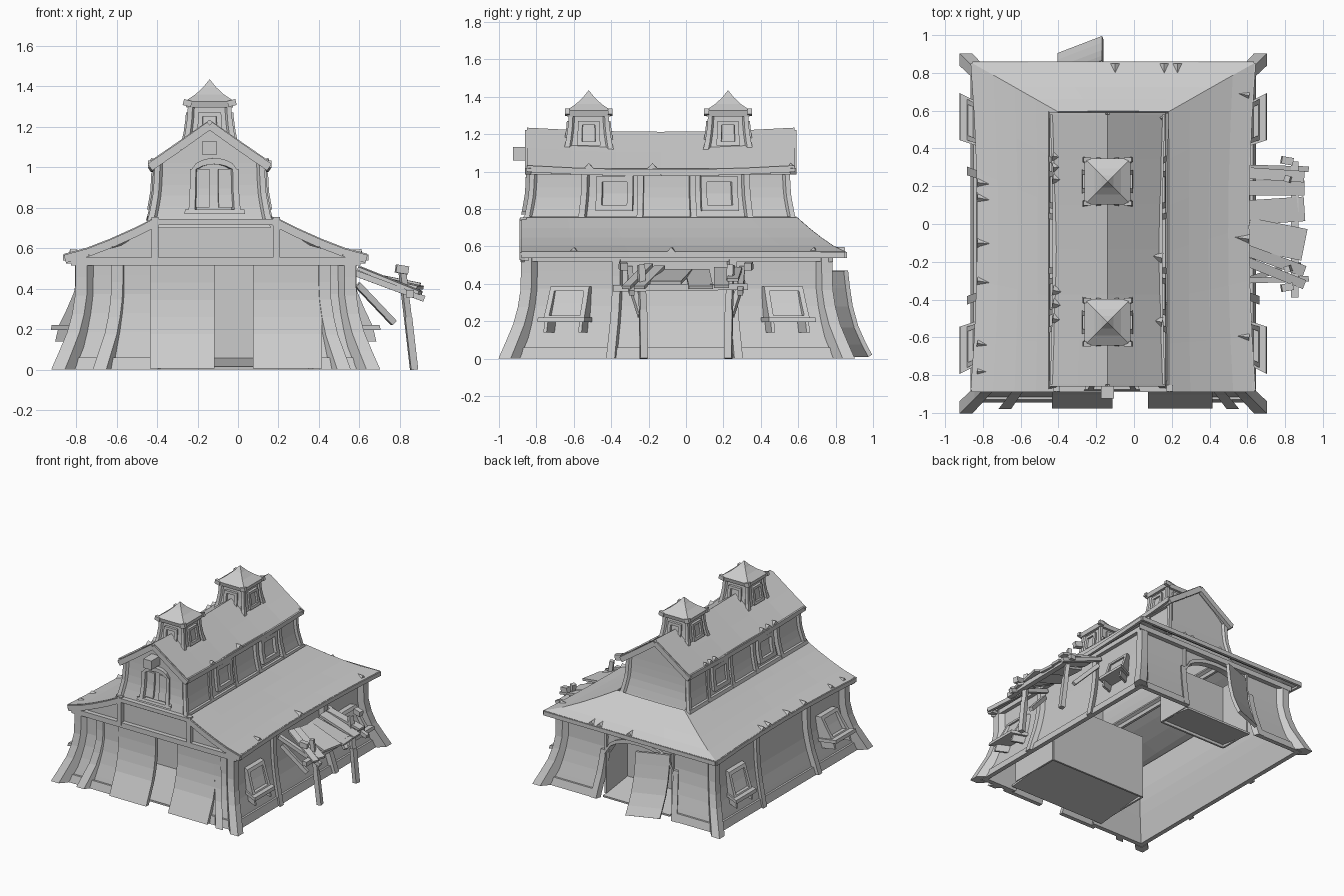
import bpy, bmesh, math, random
from mathutils import Vector

if "Cube" in bpy.data.objects:
    bpy.data.objects.remove(bpy.data.objects["Cube"])

random.seed(4)
grey = bpy.data.materials.new("weathered grey")
grey.diffuse_color = (0.6, 0.6, 0.6, 1)
grey.use_nodes = True
grey.node_tree.nodes["Principled BSDF"].inputs["Base Color"].default_value = grey.diffuse_color


def finish(name, bm):
    bmesh.ops.recalc_face_normals(bm, faces=bm.faces)
    me = bpy.data.meshes.new(name)
    bm.to_mesh(me)
    bm.free()
    me.materials.append(grey)
    ob = bpy.data.objects.new(name, me)
    bpy.context.collection.objects.link(ob)
    return ob


def beam(name, a, b, w, h):
    """Square timber from a to b."""
    a, b = Vector(a), Vector(b)
    bm = bmesh.new()
    bmesh.ops.create_cube(bm, size=1)
    q = (b - a).to_track_quat('X', 'Z')
    for v in bm.verts:
        v.co = q @ Vector((v.co.x * (b - a).length, v.co.y * w, v.co.z * h)) + (a + b) / 2
    return finish(name, bm)


def prism(name, pts, y0, y1):
    """Outline in x, z pushed along y."""
    bm = bmesh.new()
    f = bm.faces.new([bm.verts.new((x, y0, z)) for x, z in pts])
    r = bmesh.ops.extrude_face_region(bm, geom=[f])
    for v in r['geom']:
        if isinstance(v, bmesh.types.BMVert):
            v.co.y = y1
    return finish(name, bm)


def grid(name, rows, thick):
    """Sheet through rows of points, given a thickness."""
    bm = bmesh.new()
    vs = [[bm.verts.new(p) for p in r] for r in rows]
    for a, b in zip(vs, vs[1:]):
        for i in range(len(a) - 1):
            bm.faces.new((a[i], a[i + 1], b[i + 1], b[i]))
    ob = finish(name, bm)
    m = ob.modifiers.new("thickness", 'SOLIDIFY')
    m.thickness, m.offset = thick, 0
    return ob


def lerp(a, b, t):
    return a + (b - a) * t


def interp(prof, z):
    for (z0, o0), (z1, o1) in zip(prof, prof[1:]):
        if z <= z1:
            return lerp(o0, o1, max(0, (z - z0) / (z1 - z0)))
    return prof[-1][1]


# storey: centre x, centre y, half width, half depth, flare by height
LOWER = (-.11, -.05, .66, .80, [(0, .12), (.08, .085), (.17, .045), (.28, .015), (.38, 0), (.6, 0)])
WALLS = (-.11, -.05, .66, .80, [(0, .08), (.08, .06), (.17, .035), (.28, .013), (.38, 0), (.6, 0)])
UPPER = (-.14, -.14, .257, .68, [(.70, .045), (.78, .024), (.88, .006), (1.0, 0)])


def on_wall(st, side, u, z, d, spread):
    cx, cy, hx, hy, prof = st
    off = interp(prof, z) + d
    if side in ('front', 'back'):
        s = 1 if side == 'back' else -1
        return (cx + u * (1 + spread * off / hx), cy + s * (hy + off), z)
    s = 1 if side == 'right' else -1
    return (cx + s * (hx + off), cy + u * (1 + spread * off / hy), z)


def slab(name, st, side, u0, u1, z0, z1, d0, d1, nu=1, nz=6, spread=1):
    """Panel that follows the curved wall; z and depth limits may be functions."""
    fn = lambda v, t: v(t) if callable(v) else v
    bm = bmesh.new()
    lay = []
    for d in (d0, d1):
        L = []
        for j in range(nz + 1):
            row = []
            for i in range(nu + 1):
                u = lerp(u0, u1, i / nu)
                z = lerp(fn(z0, u), fn(z1, u), j / nz)
                row.append(bm.verts.new(on_wall(st, side, u, z, fn(d, z), spread)))
            L.append(row)
        lay.append(L)
    A, B = lay
    for j in range(nz):
        for i in range(nu):
            for L in lay:
                bm.faces.new((L[j][i], L[j][i + 1], L[j + 1][i + 1], L[j + 1][i]))
        for i in (0, nu):
            bm.faces.new((A[j][i], A[j + 1][i], B[j + 1][i], B[j][i]))
    for i in range(nu):
        for j in (0, nz):
            bm.faces.new((A[j][i], A[j][i + 1], B[j][i + 1], B[j][i]))
    return finish(name, bm)


def window(name, st, side, u, hw, z0, z1, d, t):
    """Frame of four strips around a pane."""
    for s in (-1, 1):
        slab(name + "_jamb", st, side, u + s * hw, u + s * (hw - t), z0, z1, -.01, d, 1, 4, 0.6)
    slab(name + "_bottom_rail", st, side, u - hw, u + hw, z0, z0 + t, -.01, d, 1, 1, 0.6)
    slab(name + "_top_rail", st, side, u - hw, u + hw, z1 - t, z1, -.01, d, 1, 1, 0.6)
    pane = (lambda z: d(z) * .7) if callable(d) else d * .3
    slab(name + "_pane", st, side, u - hw + t, u + hw - t, z0 + t, z1 - t, -.01, pane, 1, 2, 0.6)


# lower walls
arch = lambda u: .33 + .14 * math.sqrt(max(0, 1 - ((u + .025) / .285) ** 2))
for side in ('left', 'right'):
    slab(side + "_wall", WALLS, side, -.8, .8, 0, .56, -.02, 0, 8)
    slab(side + "_baseboard", WALLS, side, -.8, .8, 0, .06, 0, .015, 1, 1)
    slab(side + "_top_beam", WALLS, side, -.8, .8, .52, .555, 0, .03, 1, 1)
    for u in (-.31, .29):
        slab(side + "_wall_post", WALLS, side, u - .02, u + .02, 0, .53, 0, .035)
    for u in (-.555, .555):
        tilt = lambda z: .035 + .06 * (.4 - z) / .2
        window(side + "_window", WALLS, side, u, .1, .205, .385, tilt, .024)
        slab(side + "_sill", WALLS, side, u - .112, u + .112, .195, .22, 0, .125, 1, 1, 0.6)
        for s in (-.085, .085):
            slab(side + "_sill_bracket", WALLS, side, u + s - .008, u + s + .008, .14, .2, 0, .09, 1, 1, 0.6)
for side, a, b in (('front', -.25, .42), ('back', -.31, .26)):
    for u0, u1 in ((-.66, a), (b, .66)):
        slab(side + "_wall", WALLS, side, u0, u1, 0, .56, -.02, 0, 2)
        slab(side + "_baseboard", WALLS, side, u0, u1, 0, .06, 0, .015, 1, 1)
    slab(side + "_top_beam", WALLS, side, -.68, .68, .515, .555, -.02, .035, 1, 1)
slab("back_arch_wall", WALLS, 'back', -.31, .26, arch, .56, -.02, 0, 14, 2)
slab("back_arch_trim", WALLS, 'back', -.31, .26, arch, lambda u: arch(u) + .03, -.025, .025, 14, 1)
for u in (-.33, .28):
    slab("back_door_post", WALLS, 'back', u - .022, u + .022, 0, .36, 0, .02)
for side in ('front', 'back', 'left', 'right'):
    h = LOWER[2] if side in ('front', 'back') else LOWER[3]
    for s in (-1, 1):
        slab("corner_post", LOWER, side, s * (h - .055), s * h, 0, .55, -.02, .033)
for u in (-.48, .53):
    slab("front_post", LOWER, 'front', u - .028, u + .028, 0, .52, -.03, .01)

# doors and the shallow rooms behind them
slab("front_door_left", LOWER, 'front', -.325, -.005, .005, .515, -.025, .008, spread=0)
slab("front_door_right", LOWER, 'front', .185, .525, .005, .515, -.025, .008, spread=0)
leaf = []
for z, off in LOWER[4][:-1] + [(.47, -.01)]:
    z = max(z, .015)
    leaf.append([(-.40, .775 + off, z), (-.165, .865 + off, z)])
grid("back_door_leaf", leaf, .025)
for nm, x0, x1, ya, yb in (("front_room", -.43, .41, -.88, -.42), ("back_room", -.42, .16, .8, .5)):
    xm = (x0 + x1) / 2
    beam(nm + "_floor", (xm, ya, .008), (xm, yb, .05), x1 - x0, .015)
    beam(nm + "_end", (x0, yb, .27), (x1, yb, .27), .015, .5)
    for x in (x0, x1):
        beam(nm + "_side", (x, lerp(ya, yb, .1), .27), (x, yb, .27), .015, .5)

# lower roof: curved skirt, open at the front, hipped at the back
SKIRT = ((0, .562), (.25, .593), (.5, .637), (.75, .688), (1, .745))
rows = []
for f, z in SKIRT:
    hx, yb = lerp(.745, .29, f), lerp(.85, .59, f)
    L = []
    for i in range(7):
        y = lerp(-.88, yb, i / 6)
        L.append((hx - .035 * (1 - f) * (1 - (i / 3 - 1) ** 2), y, z))
    rows.append([(-.11 - x, y, z) for x, y, z in L] + [(-.11 + hx * t, yb, z) for t in (-.4, 0, .4)]
                + [(-.11 + x, y, z) for x, y, z in reversed(L)])
grid("lower_roof", rows, .022)
eave = rows[0]
for a, b in zip(eave, eave[1:]):
    beam("lower_eave_board", Vector(a) - Vector((0, 0, .008)), Vector(b) - Vector((0, 0, .008)), .02, .032)
prism("front_gable", [(-.82, .545), (.60, .545), (.355, .615), (.18, .73), (-.4, .73), (-.575, .615)], -.85, -.83)
for s in (-1, 1):
    edge = [Vector((-.11 + s * lerp(.745, .29, f), -.875, z - .015)) for f, z in SKIRT]
    for a, b in zip(edge, edge[1:]):
        beam("front_rake_board", a, b, .03, .04)
    beam("gable_post", (-.11 + s * .3, -.87, .535), (-.11 + s * .3, -.87, .755), .035, .035)
    beam("front_eave_end", (-.11 + s * .74, -.86, .55), (-.11 + s * .65, -.86, .55), .04, .05)
beam("gable_ledge", (-.41, -.87, .73), (.19, -.87, .73), .04, .03)

# upper storey walls, posts and windows
for side in ('front', 'back', 'left', 'right'):
    h = UPPER[2] if side in ('front', 'back') else UPPER[3]
    slab("upper_wall", UPPER, side, -h, h, .70, 1.02, -.02, 0, 4)
    for s in (-1, 1):
        slab("upper_corner_post", UPPER, side, s * (h - .025), s * h, .72, 1.02, 0, .015)
    if side in ('left', 'right'):
        slab("upper_top_beam", UPPER, side, -h, h, .985, 1.015, 0, .025, 1, 1)
        slab("upper_foot_beam", UPPER, side, -h, h, .735, .76, 0, .02, 1, 1)
        for u in (-.39, -.1, .17, .45):
            slab("upper_post", UPPER, side, u - .015, u + .015, .74, 1.0, 0, .022)
        for u in (-.235, .31):
            window("upper_window", UPPER, side, u, .095, .79, .975, .03, .03)

# loft door with an arched frame
loft = lambda u: .98 + .065 * math.sqrt(max(0, 1 - (u / .10) ** 2))
for s in (-1, 1):
    slab("loft_door_jamb", UPPER, 'front', .02 + s * .105, .02 + s * .08, .785, .99, 0, .035)
    slab("loft_door_leaf", UPPER, 'front', .02 + s * .08, .02 + s * .02, .8, .99, 0, .015)
slab("loft_door_arch", UPPER, 'front', -.085, .125, lambda u: loft(u - .02) - .03,
     lambda u: loft(u - .02), 0, .035, 8, 1)
slab("loft_door_sill", UPPER, 'front', -.1, .14, .77, .79, 0, .035, 1, 1)
beam("hoist_beam", (-.14, -.925, 1.095), (-.14, -.78, 1.095), .07, .07)

# upper roof with a sagging ridge
prof = [(-.295, 1.015), (-.15, 1.115), (0, 1.222), (.15, 1.115), (.295, 1.015)]
rows = []
for i in range(7):
    t = i / 3 - 1
    sag = .022 * (1 - t * t)
    rows.append([(-.14 + x * (1 - .05 * (1 - t * t)), lerp(-.85, .58, i / 6), z - sag) for x, z in prof])
grid("upper_roof", rows, .025)
for i in (0, -1):
    for a, b in zip(rows, rows[1:]):
        beam("upper_eave_board", a[i], b[i], .02, .035)
for y0 in (-.82, .52):
    prism("upper_gable", [(-.40, 1.0), (.12, 1.0), (.01, 1.1), (-.14, 1.205), (-.29, 1.1)], y0, y0 + .02)
for y in (-.845, .575):
    for a, b in zip(prof, prof[1:]):
        beam("upper_rake_board", (a[0] - .14, y, a[1] - .015), (b[0] - .14, y, b[1] - .015), .03, .04)

# two roof cupolas
for cy in (-.52, .225):
    CUP = (-.14, cy, .095, .095, [(1.08, .035), (1.17, .014), (1.25, .003), (1.32, 0)])
    for side in ('front', 'back', 'left', 'right'):
        slab("cupola_wall", CUP, side, -.095, .095, 1.06, 1.32, -.02, 0)
        window("cupola_window", CUP, side, 0, .05, 1.14, 1.27, .02, .02)
        for s in (-1, 1):
            slab("cupola_post", CUP, side, s * .075, s * .095, 1.08, 1.32, 0, .012)
    bm = bmesh.new()
    rings = [[bm.verts.new((-.14 + sx * w, cy + sy * w, z)) for sx, sy in ((-1, -1), (1, -1), (1, 1), (-1, 1))]
             for w, z in ((.115, 1.295), (.122, 1.325), (.07, 1.36), (.032, 1.395))]
    tip = bm.verts.new((-.14, cy, 1.435))
    bm.faces.new(rings[0])
    for i in range(4):
        j = (i + 1) % 4
        for a, b in zip(rings, rings[1:]):
            bm.faces.new((a[i], a[j], b[j], b[i]))
        bm.faces.new((rings[-1][i], rings[-1][j], tip))
    finish("cupola_roof", bm)
    for sx in (-1, 1):
        for sy in (-1, 1):
            beam("cupola_corner", (-.14 + sx * .09, cy + sy * .115, 1.312),
                 (-.14 + sx * .13, cy + sy * .115, 1.322), .025, .03)

# split shingles along the eaves
def shard(base, tip, w):
    b, t = Vector(base), Vector(tip)
    side = (t - b).cross(Vector((0, 0, 1))).normalized() * w
    bm = bmesh.new()
    vs = [bm.verts.new(p) for p in (b + side, b - side, b + Vector((0, 0, .03)), t)]
    for f in ((0, 1, 2), (0, 2, 3), (1, 2, 3), (0, 1, 3)):
        bm.faces.new([vs[i] for i in f])
    finish("split_shingle", bm)


for x, dx, z, ys in ((-.83, .08, .565, (.22, .14, -.1, -.3, -.63, -.78)), (.61, -.09, .565, (.68, -.08, -.6)),
                     (-.43, .06, 1.015, (.36, .3, .24, -.35, -.42, -.5)), (.15, -.06, 1.015, (.56, -.18, -.52))):
    for y in ys:
        shard((x, y, z), (x + dx, y + random.uniform(-.02, .02), z + abs(dx) * .3), .028)
for x in (-.1, .16, .23):
    shard((x, .85, .565), (x, .77, .6), .035)

# collapsed lean-to on the right side
for y0, y1, w, z0, z1 in ((.27, .25, .06, .48, .42), (.19, .19, .08, .48, .385), (.06, .08, .13, .47, .38),
                          (-.05, -.11, .17, .47, .405), (-.14, -.25, .06, .49, .38), (-.2, -.32, .05, .5, .38)):
    beam("lean_to_plank", (.6, y0, z0), (.9, y1, z1), w, .018)
beam("lean_to_rail", (.85, -.39, .375), (.85, .33, .385), .04, .035)
for s in (-1, 1):
    beam("lean_to_post", (.81, s * .24, .5), (.84, s * .23, .25), .035, .03)
    beam("lean_to_post_foot", (.84, s * .23, .26), (.87, s * .225, 0), .04, .035)
    beam("lean_to_rafter", (.57, s * .3, .48), (.92, s * .29, .35), .03, .03)
    beam("lean_to_brace", (.59, s * .3, .42), (.77, s * .24, .23), .03, .03)
    beam("lean_to_peg", (.78, s * .34, .5), (.84, s * .33, .49), .04, .04)
